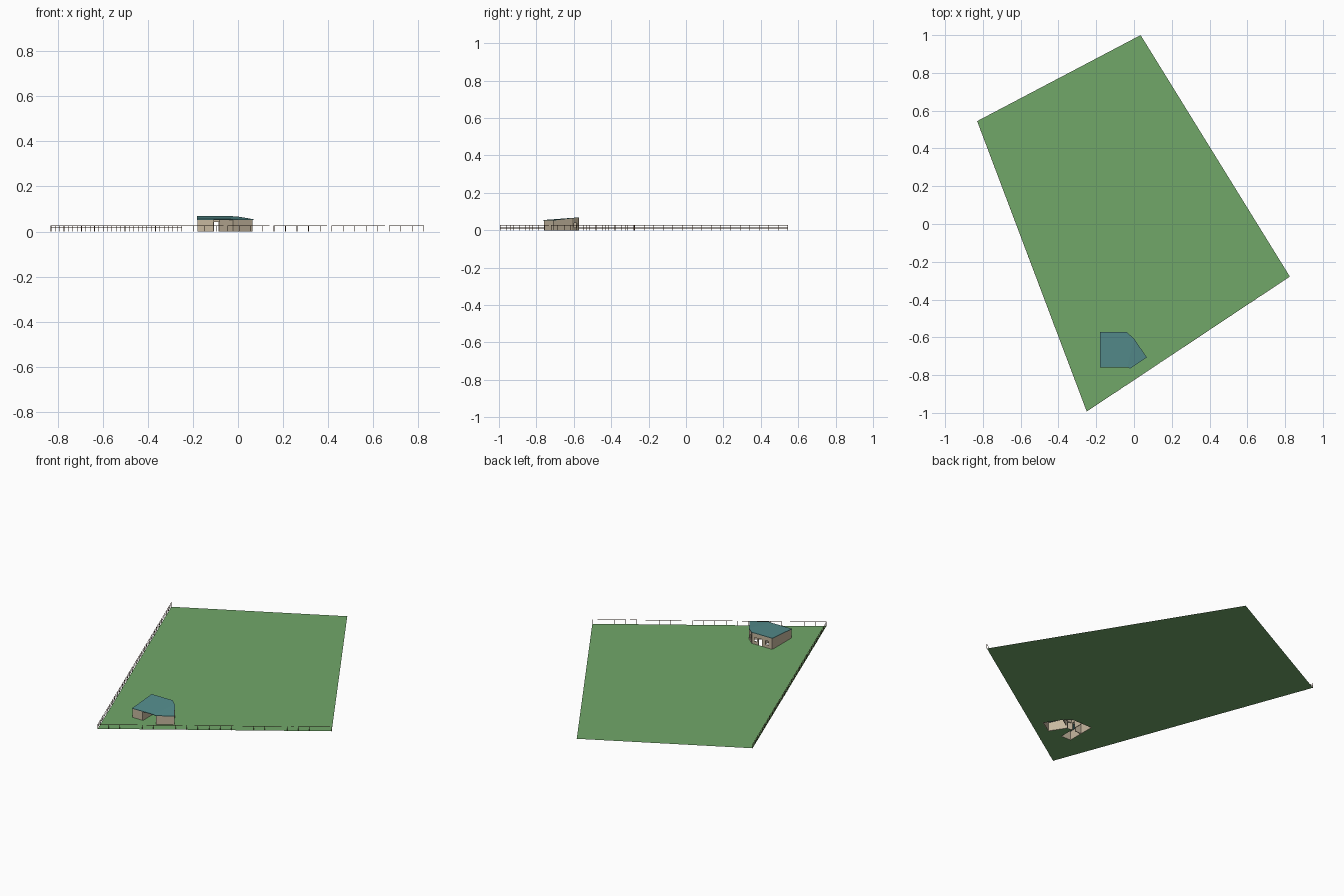
import bpy, bmesh
from mathutils import Vector, Matrix
from mathutils.geometry import tessellate_polygon

if "Cube" in bpy.data.objects:
    bpy.data.objects.remove(bpy.data.objects["Cube"])


def material(name, rgb):
    m = bpy.data.materials.new(name)
    m.diffuse_color = (*rgb, 1)
    m.use_nodes = True
    m.node_tree.nodes["Principled BSDF"].inputs["Base Color"].default_value = m.diffuse_color
    return m


GRASS = material("grass green", (0.165, 0.386, 0.141))
ROOF = material("roof teal", (0.09, 0.265, 0.265))
WALL = material("wall beige", (0.57, 0.48, 0.35))
WOOD = material("fence brown", (0.13, 0.07, 0.04))


def finish(bm, name, mat):
    bmesh.ops.recalc_face_normals(bm, faces=bm.faces[:])
    me = bpy.data.meshes.new(name)
    bm.to_mesh(me)
    bm.free()
    me.materials.append(mat)
    ob = bpy.data.objects.new(name, me)
    bpy.context.collection.objects.link(ob)
    return ob


def bar(bm, p, q, z0, z1, width):
    """Upright box running between two plan points."""
    p, q = Vector(p), Vector(q)
    n = (q - p).normalized()
    n = Vector((-n.y, n.x)) * width / 2
    z0, z1 = [z if callable(z) else (lambda pt, v=z: v) for z in (z0, z1)]
    plan = (p - n, q - n, q + n, p + n)
    lo = [bm.verts.new((v.x, v.y, z0(v))) for v in plan]
    hi = [bm.verts.new((v.x, v.y, z1(v))) for v in plan]
    bm.faces.new(lo[::-1])
    bm.faces.new(hi)
    for i in range(4):
        j = (i + 1) % 4
        bm.faces.new((lo[i], lo[j], hi[j], hi[i]))


# Plot corners and the house footprint
LEFT, BACK, RIGHT, FRONT = (-0.83, 0.545), (0.035, 1.0), (0.825, -0.278), (-0.25, -0.992)
FOOT = [(-0.178, -0.757), (-0.11, -0.757), (-0.11, -0.665), (-0.08, -0.665),
        (-0.02, -0.758), (0.063, -0.706), (0.0, -0.61), (-0.042, -0.575), (-0.178, -0.575)]

# Lawn, open beneath the house
loops = [[Vector((x, y, 0)) for x, y in (LEFT, FRONT, RIGHT, BACK)],
         [Vector((x, y, 0)) for x, y in reversed(FOOT)]]
bm = bmesh.new()
verts = [bm.verts.new(v) for loop in loops for v in loop]
for tri in tessellate_polygon(loops):
    bm.faces.new([verts[i] for i in tri])
for f in bm.faces:
    f.normal_update()
    if f.normal.z < 0:
        f.normal_flip()
bmesh.ops.dissolve_limit(bm, angle_limit=0.01, verts=bm.verts[:], edges=bm.edges[:])
finish(bm, "lawn", GRASS)


# Single-pitch roof following the house outline
def roof_z(v):
    return 0.0515 + (v.y + 0.765) * 0.075 - max(0, v.x) * 0.06


outline = [(-0.181, -0.759), (-0.035, -0.759), (-0.02, -0.765), (0.068, -0.706),
           (0.0, -0.607), (-0.04, -0.571), (-0.181, -0.571)]
bm = bmesh.new()
face = bm.faces.new([bm.verts.new((x, y, roof_z(Vector((x, y))))) for x, y in outline])
ext = bmesh.ops.extrude_face_region(bm, geom=[face])
for v in ext["geom"]:
    if isinstance(v, bmesh.types.BMVert):
        v.co.z += 0.003
bmesh.ops.triangulate(bm, faces=bm.faces[:])
finish(bm, "roof", ROOF)


# House walls: each opening is (start, end, sill, head) as fractions / heights
def wall(bm, p, q, openings=()):
    p, q = Vector(p), Vector(q)
    at = 0
    for a, b, sill, head in openings:
        bar(bm, p.lerp(q, at), p.lerp(q, a), 0, roof_z, 0.004)
        if sill:
            bar(bm, p.lerp(q, a), p.lerp(q, b), 0, sill, 0.004)
        bar(bm, p.lerp(q, a), p.lerp(q, b), head, roof_z, 0.004)
        at = b
    bar(bm, p.lerp(q, at), q, 0, roof_z, 0.004)


door = (0.1, 0.9, 0, 0.042)
openings = {2: [door],
            6: [(0.3, 0.7, 0.015, 0.04)],
            7: [(0.12, 0.25, 0.018, 0.042), (0.33, 0.49, 0, 0.042), (0.68, 0.82, 0.018, 0.042)]}
bm = bmesh.new()
for i, p in enumerate(FOOT):
    wall(bm, p, FOOT[(i + 1) % len(FOOT)], openings.get(i, ()))
finish(bm, "house_walls", WALL)

# Inner partitions
bm = bmesh.new()
wall(bm, (-0.11, -0.665), (-0.178, -0.665), [(0.1, 0.35, 0, 0.042)])
wall(bm, (-0.08, -0.665), (0.0, -0.61), [(0.1, 0.3, 0, 0.042)])
wall(bm, (-0.11, -0.665), (-0.11, -0.575), [(0.1, 0.3, 0, 0.042)])
finish(bm, "inner_walls", WALL)


# Post-and-rail fences; gaps lists bays left open
def fence(name, p, q, bays, rails, gaps=()):
    p, q = Vector(p), Vector(q)
    step = (q - p) / bays
    half = step.normalized() * 0.001
    bm = bmesh.new()
    for i in range(bays + 1):
        c = p + step * i
        bar(bm, c - half, c + half, 0, 0.027, 0.002)
    for i in range(bays):
        a = p + step * i
        b = a + step * (0.6 if i in gaps else 1)
        for z in rails:
            bar(bm, a, b, z - 0.001, z + 0.001, 0.001)
    finish(bm, name, WOOD)


fence("side_fence", FRONT, LEFT, 30, (0.009, 0.017, 0.026))
fence("front_fence", FRONT, RIGHT, 21, (0.026,), (3, 7, 12, 17))
